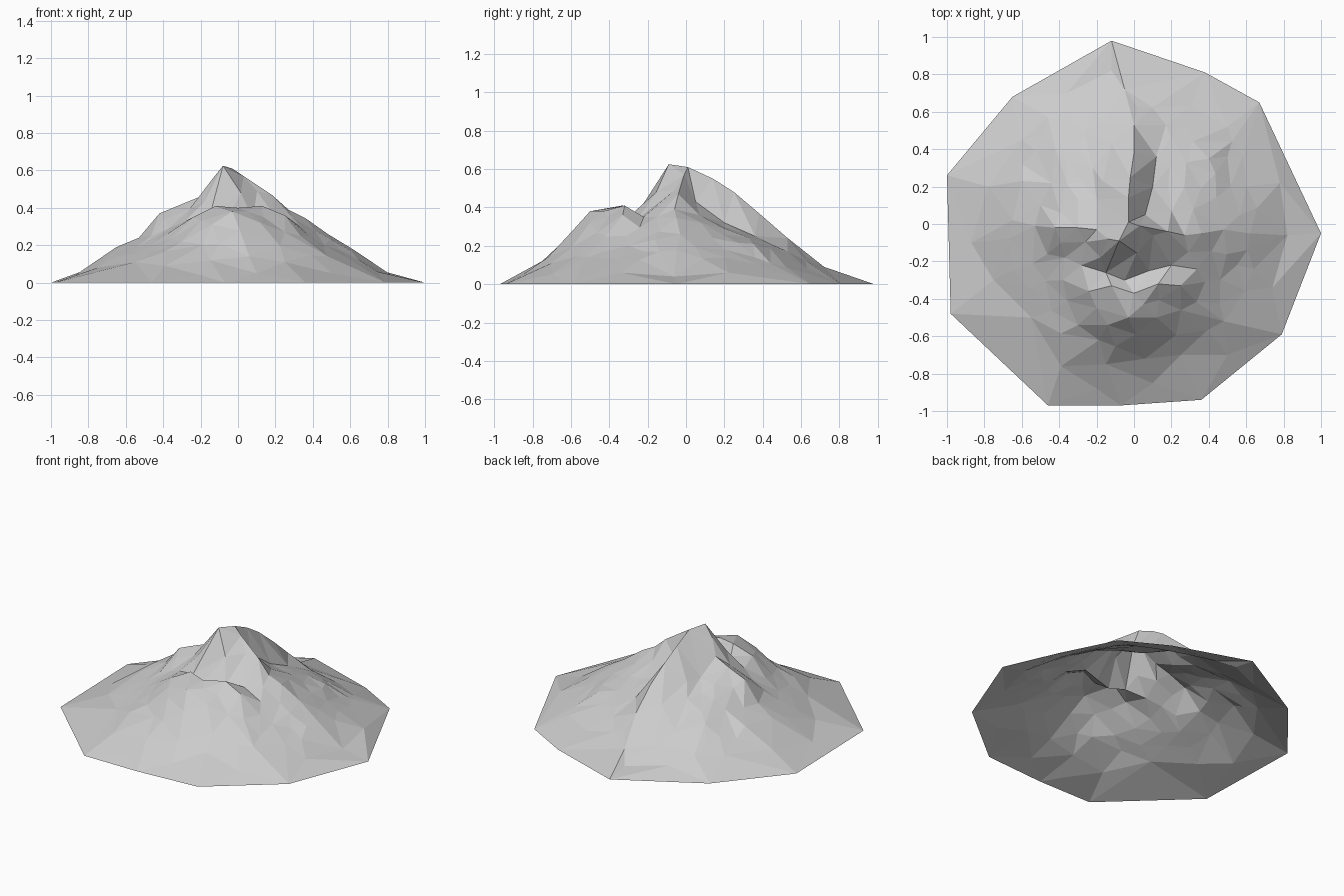
import bpy, bmesh, random
from mathutils import Vector
from mathutils.bvhtree import BVHTree
from mathutils.geometry import delaunay_2d_cdt

if "Cube" in bpy.data.objects:
    bpy.data.objects.remove(bpy.data.objects["Cube"])

random.seed(4)

# Outline of the foot of the mountain
rim = [(-.12, .98), (.38, .81), (.67, .65), (1, -.05), (.79, -.59), (.36, -.94),
       (-.07, -.97), (-.46, -.97), (-.98, -.48), (-1, .26), (-.65, .68)]

# Ridge crests running down from the summit
back_ridge = [(-.08, -.09, .625), (-.03, .01, .61), (-.03, .14, .55), (-.02, .25, .48),
              (0, .38, .37), (0, .53, .24), (-.05, .72, .09)]
east_ridge = [(-.03, .01, .61), (.03, -.01, .57), (.18, -.04, .47), (.27, -.06, .39),
              (.36, -.05, .345), (.48, -.03, .26), (.62, -.05, .175), (.82, -.06, .04)]
west_ridge = [(-.08, -.09, .625), (-.14, -.08, .55), (-.2, -.03, .46), (-.3, -.02, .42),
              (-.42, -.02, .37), (-.53, -.01, .24), (-.65, .02, .19), (-.87, -.1, .04)]
# Foot of the summit cliff and the rim of the front shelf
cliff_foot = [(-.28, -.22, .33), (-.15, -.26, .36), (-.05, -.3, .35), (.08, -.25, .34),
              (.2, -.22, .35), (.29, -.15, .35)]
shelf = [(-.38, -.3, .26), (-.24, -.36, .35), (-.12, -.33, .41), (.0, -.37, .4),
         (.13, -.32, .41), (.25, -.33, .36), (.38, -.31, .25)]
shelf_edge = [(-.3, -.54, .22), (-.2, -.45, .33), (-.14, -.54, .31), (-.03, -.5, .38),
              (.05, -.43, .38), (.12, -.5, .32), (.25, -.46, .27), (.48, -.52, .14)]
front_foot = [(-.39, -.76, .09), (-.15, -.75, .12), (.06, -.72, .14), (.25, -.7, .11)]
# Gullies beside the back ridge and the rear shoulders
gully = [(.06, .05, .43), (.1, .2, .32), (.12, .36, .25), (.17, .53, .17)]
east_shoulder = [(.2, .07, .36), (.27, .2, .29), (.28, .33, .24), (.2, .46, .2)]
east_step = [(.28, .33, .24), (.4, .35, .21), (.5, .36, .14)]
west_gully = [(-.2, .13, .38), (-.22, .3, .31), (-.27, .5, .18)]
west_shoulder = [(-.3, .13, .36), (-.36, .22, .31), (-.42, .4, .23), (-.46, .57, .1)]
west_spur = [(-.5, .1, .25), (-.6, .23, .2), (-.78, .2, .08)]
west_cliff = [(-.39, -.1, .34), (-.37, -.18, .29), (-.54, -.21, .19)]
lines = [back_ridge, east_ridge, west_ridge, cliff_foot, shelf, shelf_edge, front_foot,
         gully, east_shoulder, east_step, west_gully, west_shoulder, west_spur, west_cliff]

# Loose points on the lower slopes
slopes = [(.6, .2, .14), (.78, .22, .06), (.5, .52, .09), (.3, .63, .08), (-.12, .82, .03),
          (-.6, .45, .09), (-.36, .7, .05), (-.75, -.3, .08), (-.55, -.5, .11),
          (.55, -.22, .17), (.74, -.34, .06), (.5, -.7, .05), (.01, -.59, .28),
          (.1, -.85, .05), (-.2, -.88, .04), (.44, .14, .24)]


def triangulate(points, edges):
    flat = [Vector(p[:2]) for p in points]
    out, _, faces, origin, _, _ = delaunay_2d_cdt(flat, edges, [], 0, 1e-5)
    verts = []
    for v, o in zip(out, origin):
        near = o[0] if o else min(range(len(flat)), key=lambda i: (flat[i] - v).length)
        verts.append((v.x, v.y, points[near][2]))
    return verts, faces


# Gather points and crease edges
points, edges, index = [], [], {}


def add(p):
    if p not in index:
        index[p] = len(points)
        points.append(p)
    return index[p]


foot = [add((x, y, 0)) for x, y in rim]
edges += [(foot[i], foot[(i + 1) % len(foot)]) for i in range(len(foot))]
for line in lines:
    ids = [add(p) for p in line]
    edges += list(zip(ids, ids[1:]))
for p in slopes:
    add(p)

# Scatter small rocky facets over the rough surface
verts, faces = triangulate(points, edges)
rough = BVHTree.FromPolygons(verts, faces)
for _ in range(900):
    x, y = random.uniform(-.9, .9), random.uniform(-.9, .9)
    if x * x + y * y > .5 or len(points) > 150:
        continue
    hit = rough.ray_cast(Vector((x, y, 3)), Vector((0, 0, -1)))[0]
    if hit and min((Vector(p[:2]) - Vector((x, y))).length for p in points) > .08:
        amp = .01 if hit.z > .15 else .005
        points.append((x, y, hit.z + random.uniform(-amp, amp)))

# Open mountain shell
verts, faces = triangulate(points, edges)
mesh = bpy.data.meshes.new("mountain")
mesh.from_pydata(verts, [], faces)
bm = bmesh.new()
bm.from_mesh(mesh)
for f in bm.faces:
    f.normal_update()
    if f.normal.z < 0:
        f.normal_flip()
bm.to_mesh(mesh)
bm.free()
mountain = bpy.data.objects.new("mountain", mesh)
bpy.context.collection.objects.link(mountain)
